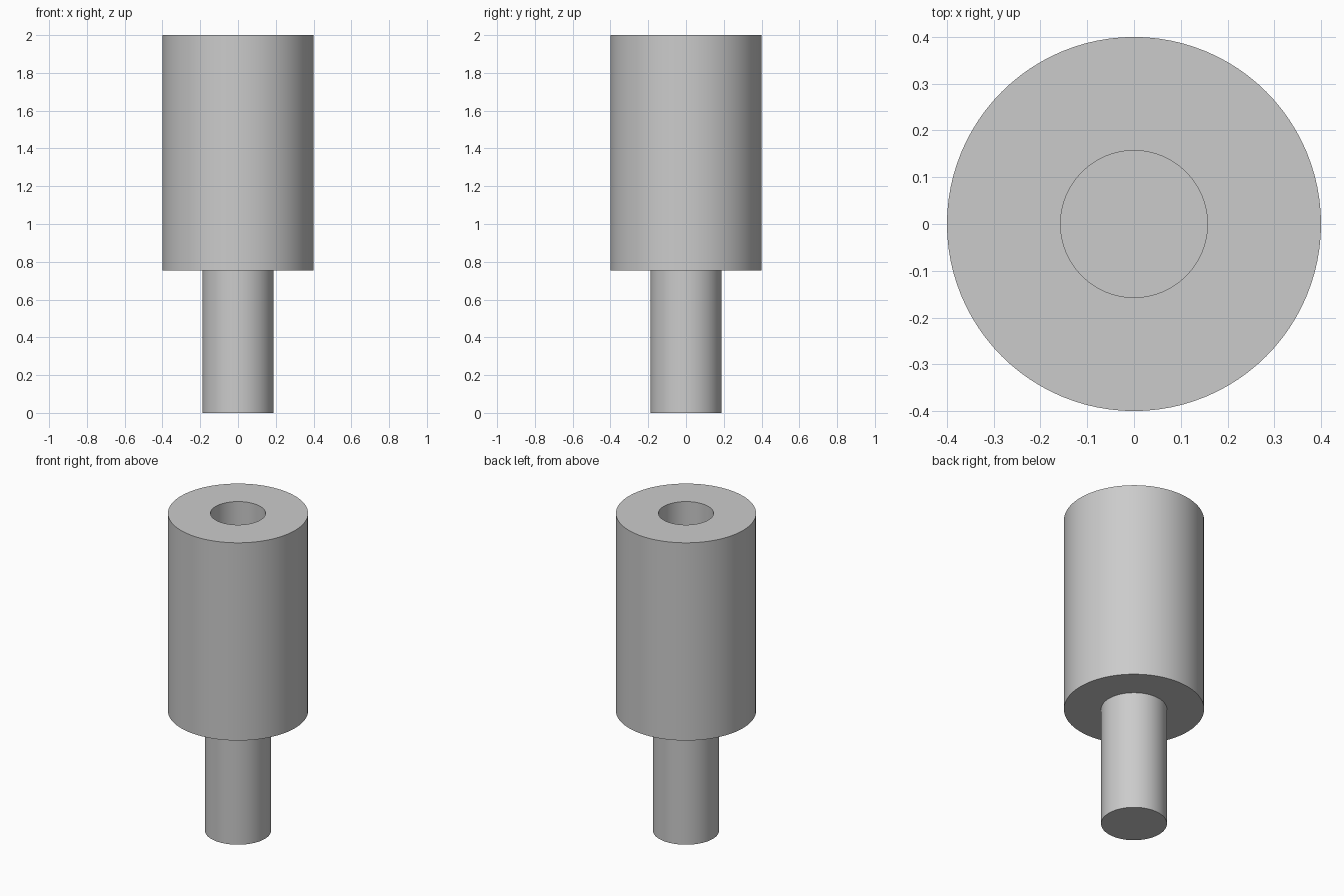
import bpy
import bmesh
from math import radians, tau

cube = bpy.data.objects.get("Cube")
if cube:
    bpy.data.objects.remove(cube)

# Dimensions
HEIGHT = 2.0
SHOULDER = 0.755
BODY_R = 0.4
STUD_R = 0.188
HOLE_R = 0.157
HOLE_FLOOR = 1.1
SEGMENTS = 96

# Plain metal grey
metal = bpy.data.materials.new("metal_grey")
metal.use_nodes = True
grey = (0.6, 0.6, 0.6, 1.0)
metal.diffuse_color = grey
metal.node_tree.nodes["Principled BSDF"].inputs["Base Color"].default_value = grey


def lathe(name, profile, material):
    """Spin a (radius, height) profile around the z axis."""
    bm = bmesh.new()
    verts = [bm.verts.new((r, 0, z)) for r, z in profile]
    edges = [bm.edges.new(pair) for pair in zip(verts, verts[1:])]
    bmesh.ops.spin(bm, geom=verts + edges, cent=(0, 0, 0), axis=(0, 0, 1),
                   angle=tau, steps=SEGMENTS, use_duplicate=False)
    bmesh.ops.remove_doubles(bm, verts=bm.verts, dist=0.0001)
    bmesh.ops.recalc_face_normals(bm, faces=bm.faces)
    mesh = bpy.data.meshes.new(name)
    bm.to_mesh(mesh)
    bm.free()
    mesh.materials.append(material)
    obj = bpy.data.objects.new(name, mesh)
    bpy.context.collection.objects.link(obj)
    bpy.ops.object.select_all(action="DESELECT")
    obj.select_set(True)
    bpy.context.view_layer.objects.active = obj
    bpy.ops.object.shade_smooth_by_angle(angle=radians(30))
    return obj


# Stud, shoulder, body and blind hole in one turned piece
lathe("standoff_spacer", [
    (0, 0), (STUD_R, 0), (STUD_R, SHOULDER),
    (BODY_R, SHOULDER), (BODY_R, HEIGHT),
    (HOLE_R, HEIGHT), (HOLE_R, HOLE_FLOOR), (0, HOLE_FLOOR),
], metal)
